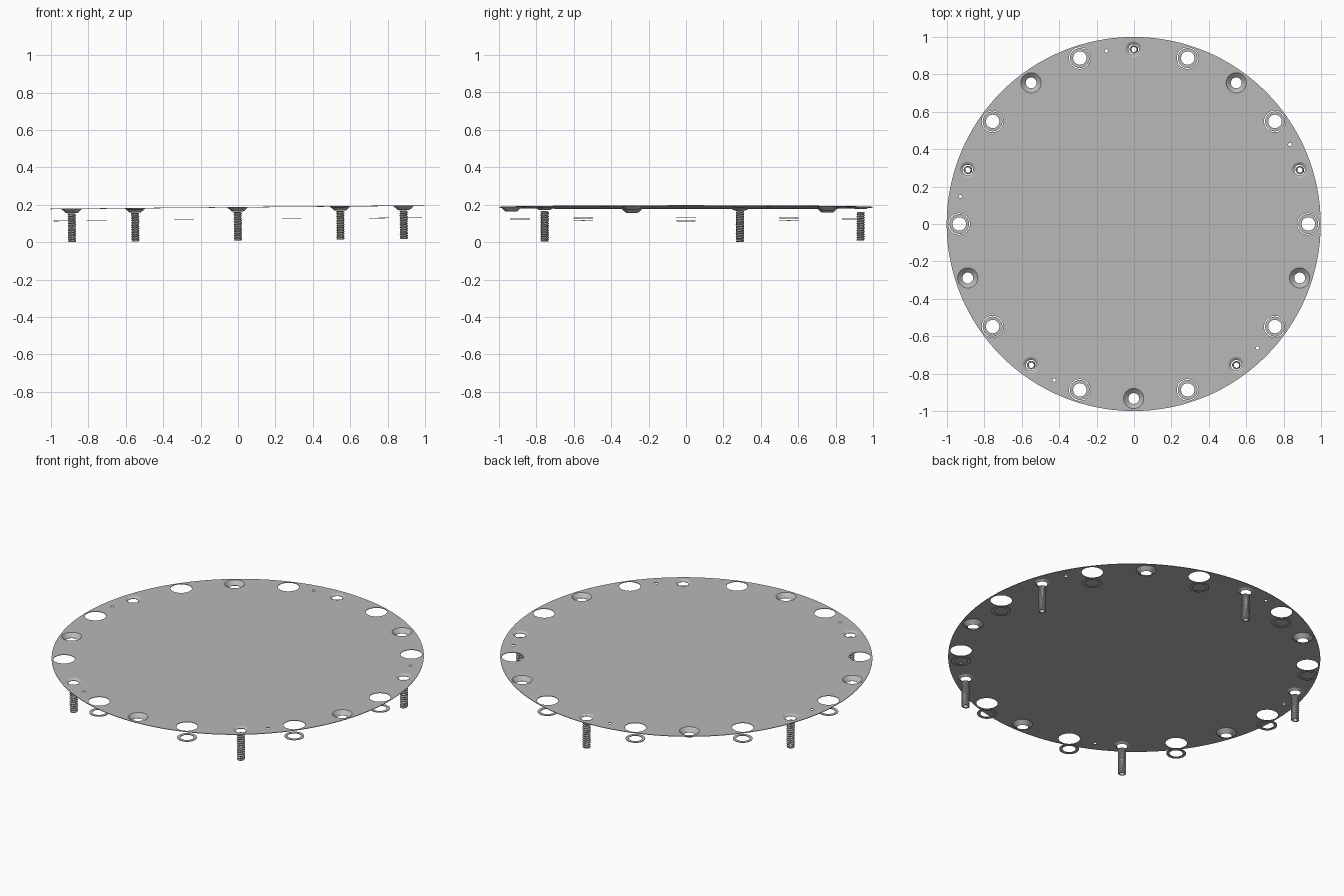
import bpy, bmesh
from math import pi, sin, cos, radians, atan
from mathutils import Matrix, Vector

if "Cube" in bpy.data.objects:
    bpy.data.objects.remove(bpy.data.objects["Cube"], do_unlink=True)

gray = bpy.data.materials.new("plain_gray")
gray.use_nodes = True
colour = (0.48, 0.48, 0.48, 1)
gray.diffuse_color = colour
gray.node_tree.nodes["Principled BSDF"].inputs["Base Color"].default_value = colour

PLATE_Z = 0.188
BOLT_CIRCLE = 0.933
TILT = Matrix.Rotation(-atan(0.0092), 4, 'Y')   # whole assembly leans slightly


def spot(degrees, radius=BOLT_CIRCLE):
    a = radians(degrees)
    return Vector((radius * cos(a), radius * sin(a), 0))


def circle(bm, centre, radius, count):
    verts = [bm.verts.new(centre + Vector((radius * cos(2 * pi * i / count),
                                           radius * sin(2 * pi * i / count), 0)))
             for i in range(count)]
    for i in range(count):
        bm.edges.new((verts[i], verts[(i + 1) % count]))
    return verts


def bridge(bm, upper, lower):
    n = len(upper)
    for i in range(n):
        j = (i + 1) % n
        bm.faces.new((upper[i], lower[i], lower[j], upper[j]))


def make_object(name, bm, position):
    mesh = bpy.data.meshes.new(name)
    bm.to_mesh(mesh)
    bm.free()
    mesh.materials.append(gray)
    ob = bpy.data.objects.new(name, mesh)
    bpy.context.collection.objects.link(ob)
    ob.matrix_world = TILT @ Matrix.Translation(position)
    return ob


# Cover plate: disc with washer holes, countersinks and pin holes
bm = bmesh.new()
circle(bm, Vector(), 1.0, 128)
cones = []
for k in range(5):
    turn = 72 * k
    # (angle, rim radius, bottom radius, depth) for the two kinds of countersink
    for angle, rim, bottom, depth in ((54, 0.054, 0.029, 0.022),
                                      (18, 0.043, 0.028, 0.009)):
        centre = spot(angle + turn)
        cones.append((circle(bm, centre, rim, 32), centre, bottom, depth))
    for angle in (0, 36):
        circle(bm, spot(angle + turn), 0.058, 32)
    circle(bm, spot(27 + turn, 0.937), 0.009, 12)
bmesh.ops.triangle_fill(bm, use_beauty=True, edges=bm.edges[:])
for rim_loop, centre, bottom, depth in cones:
    lower = circle(bm, centre - Vector((0, 0, depth)), bottom, 32)
    bridge(bm, rim_loop, lower)
bmesh.ops.recalc_face_normals(bm, faces=bm.faces[:])
bm.faces.ensure_lookup_table()
if bm.faces[0].normal.z < 0:
    bmesh.ops.reverse_faces(bm, faces=bm.faces[:])
plate = make_object("cover_plate", bm, (0, 0, PLATE_Z))
sheet = plate.modifiers.new("sheet_thickness", 'SOLIDIFY')
sheet.thickness = 0.003
sheet.offset = -1


# Flat washers hanging below the large holes
def washer(name, angle):
    bm = bmesh.new()
    loops = [circle(bm, Vector((0, 0, z)), r, 32)
             for r, z in ((0.036, 0.0015), (0.053, 0.0015),
                          (0.053, -0.0015), (0.036, -0.0015))]
    for i in range(4):
        bridge(bm, loops[i], loops[(i + 1) % 4])
    bmesh.ops.recalc_face_normals(bm, faces=bm.faces[:])
    make_object(name, bm, spot(angle) + Vector((0, 0, 0.122)))


# Threaded sleeves, open at both ends, with a helical ridge
def threaded_sleeve(name, angle):
    bm = bmesh.new()
    sides, rows, pitch, height = 16, 60, 0.0125, 0.152
    rings = []
    for row in range(rows + 1):
        z = height * row / rows
        ring = []
        for i in range(sides):
            a = 2 * pi * i / sides
            phase = (z / pitch - i / sides) % 1
            r = 0.017 + 0.006 * (1 - abs(2 * phase - 1))
            ring.append(bm.verts.new((r * cos(a), r * sin(a), z)))
        rings.append(ring)
    inner = [circle(bm, Vector((0, 0, z)), 0.0145, sides) for z in (height, 0)]
    loops = rings + inner
    for i, ring in enumerate(loops):
        bridge(bm, ring, loops[(i + 1) % len(loops)])
    bmesh.ops.recalc_face_normals(bm, faces=bm.faces[:])
    make_object(name, bm, spot(angle) + Vector((0, 0, 0.009)))


for k in range(10):
    washer(f"washer_{k + 1}", 36 * k)
for k in range(5):
    threaded_sleeve(f"threaded_sleeve_{k + 1}", 18 + 72 * k)
